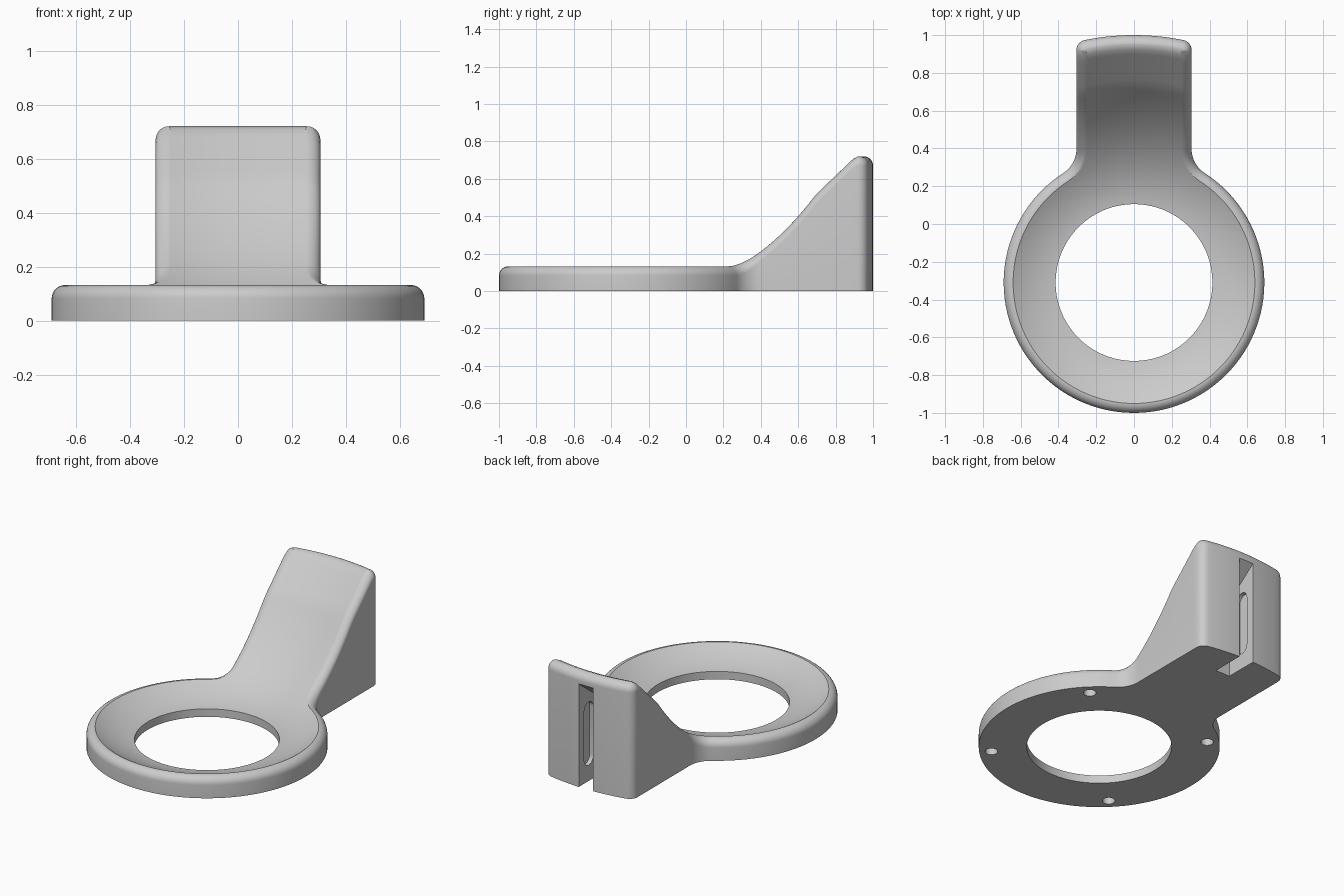
import bpy, bmesh
from math import sin, cos, pi, sqrt, atan2

cube = bpy.data.objects.get("Cube")
if cube:
    bpy.data.objects.remove(cube)

RING_Y = -0.31                 # ring centre
RING_R, HOLE_R, BACK_R = 0.69, 0.415, 1.31
ARM, BLEND, CORNER, EDGE = 0.305, 0.15, 0.055, 0.05

grey = bpy.data.materials.new("light_grey")
grey.use_nodes = True
grey.diffuse_color = (0.6, 0.6, 0.6, 1)
grey.node_tree.nodes["Principled BSDF"].inputs["Base Color"].default_value = (0.6, 0.6, 0.6, 1)


def arc(cx, cy, r, a0, a1, n):
    return [(cx + r * cos(a0 + (a1 - a0) * i / n), cy + r * sin(a0 + (a1 - a0) * i / n))
            for i in range(n + 1)]


def outline(d):
    """Ring-and-arm outline about the ring centre, inset by d."""
    by = sqrt((RING_R + BLEND) ** 2 - (ARM + BLEND) ** 2)
    ba = atan2(by, ARM + BLEND)
    cx = ARM - CORNER
    cy = sqrt((BACK_R - CORNER) ** 2 - cx ** 2)
    ca = atan2(cy, cx)
    half = arc(0, 0, RING_R - d, -pi / 2, ba, 48)
    half += arc(ARM + BLEND, by, BLEND + d, ba + pi, pi, 10)[1:]
    half += [(ARM - d, by + (cy - by) * i / 16) for i in range(1, 17)]
    half += arc(cx, cy, CORNER - d, 0, ca, 6)[1:]
    half += arc(0, 0, BACK_R - d, ca, pi / 2, 8)[1:]
    return half + [(-x, y) for x, y in half[-2:0:-1]]


def height(r):
    """Dished surface: curved bowl, straight ramp, flat cap."""
    t = min(r, 1.04) - HOLE_R
    return min(0.05 + 0.147 * t + 0.967 * t * t + 0.98 * max(0, r - 1.04), 0.72)


def finish(bm, name):
    bmesh.ops.recalc_face_normals(bm, faces=bm.faces)
    mesh = bpy.data.meshes.new(name)
    bm.to_mesh(mesh)
    bm.free()
    mesh.materials.append(grey)
    ob = bpy.data.objects.new(name, mesh)
    bpy.context.collection.objects.link(ob)
    return ob


# Body: closed stack of loops from the underside, up the wall, over the edge, into the hole
outer, inner = outline(0), outline(EDGE)
tops = [height(sqrt(x * x + y * y)) for x, y in inner]
rims = []
for x, y in inner:
    r = sqrt(x * x + y * y)
    rims.append((x * HOLE_R / r, y * HOLE_R / r))
loops = [[(x, y, 0) for x, y in rims], [(x, y, 0) for x, y in outer]]
for i in range(9):
    a = pi / 2 * i / 8
    loops.append([(x, y, z - EDGE * (1 - sin(a)))
                  for (x, y), z in zip(outline(EDGE * (1 - cos(a))), tops)])
STEPS = 32
for i in range(1, STEPS + 1):
    k = i / STEPS
    loop = []
    for (x, y), (hx, hy) in zip(inner, rims):
        px, py = x + (hx - x) * k, y + (hy - y) * k
        loop.append((px, py, height(sqrt(px * px + py * py))))
    loops.append(loop)

bm = bmesh.new()
grid = [[bm.verts.new((x, y + RING_Y, z)) for x, y, z in loop] for loop in loops]
n = len(outer)
for a, b in zip(grid, grid[1:] + grid[:1]):
    for i in range(n):
        j = (i + 1) % n
        bm.faces.new((a[i], a[j], b[j], b[i]))
body = finish(bm, "ring_with_arm")


def prism(name, profile, half_width):
    """Side profile (y, z) extruded symmetrically across x."""
    bm = bmesh.new()
    face = bm.faces.new([bm.verts.new((-half_width, y, z)) for y, z in profile])
    new = bmesh.ops.extrude_face_region(bm, geom=[face])["geom"]
    bmesh.ops.translate(bm, vec=(2 * half_width, 0, 0),
                        verts=[v for v in new if isinstance(v, bmesh.types.BMVert)])
    return finish(bm, name)


# Cutters: rear mounting slot, long pockets in its walls, four blind holes underneath
cutters = [prism("slot_cutter", [(1.05, -0.05), (1.05, 0.69), (0.79, 0.49), (0.79, -0.05)], 0.05),
           prism("pocket_cutter", arc(0.9, 0.455, 0.045, 0, pi, 10)
                 + arc(0.9, 0.145, 0.045, pi, 2 * pi, 10), 0.075)]
for i in range(4):
    a = pi / 4 + i * pi / 2
    bpy.ops.mesh.primitive_cylinder_add(vertices=24, radius=0.036, depth=0.14,
                                        location=(0.62 * cos(a), RING_Y + 0.62 * sin(a), 0))
    cutters.append(bpy.context.object)
    cutters[-1].data.materials.append(grey)

bpy.ops.object.select_all(action='DESELECT')
body.select_set(True)
bpy.context.view_layer.objects.active = body
for cutter in cutters:
    mod = body.modifiers.new("cut", 'BOOLEAN')
    mod.operation, mod.solver, mod.object = 'DIFFERENCE', 'EXACT', cutter
    bpy.ops.object.modifier_apply(modifier=mod.name)
    bpy.data.objects.remove(cutter)
bpy.ops.object.shade_smooth_by_angle(angle=pi / 6)
